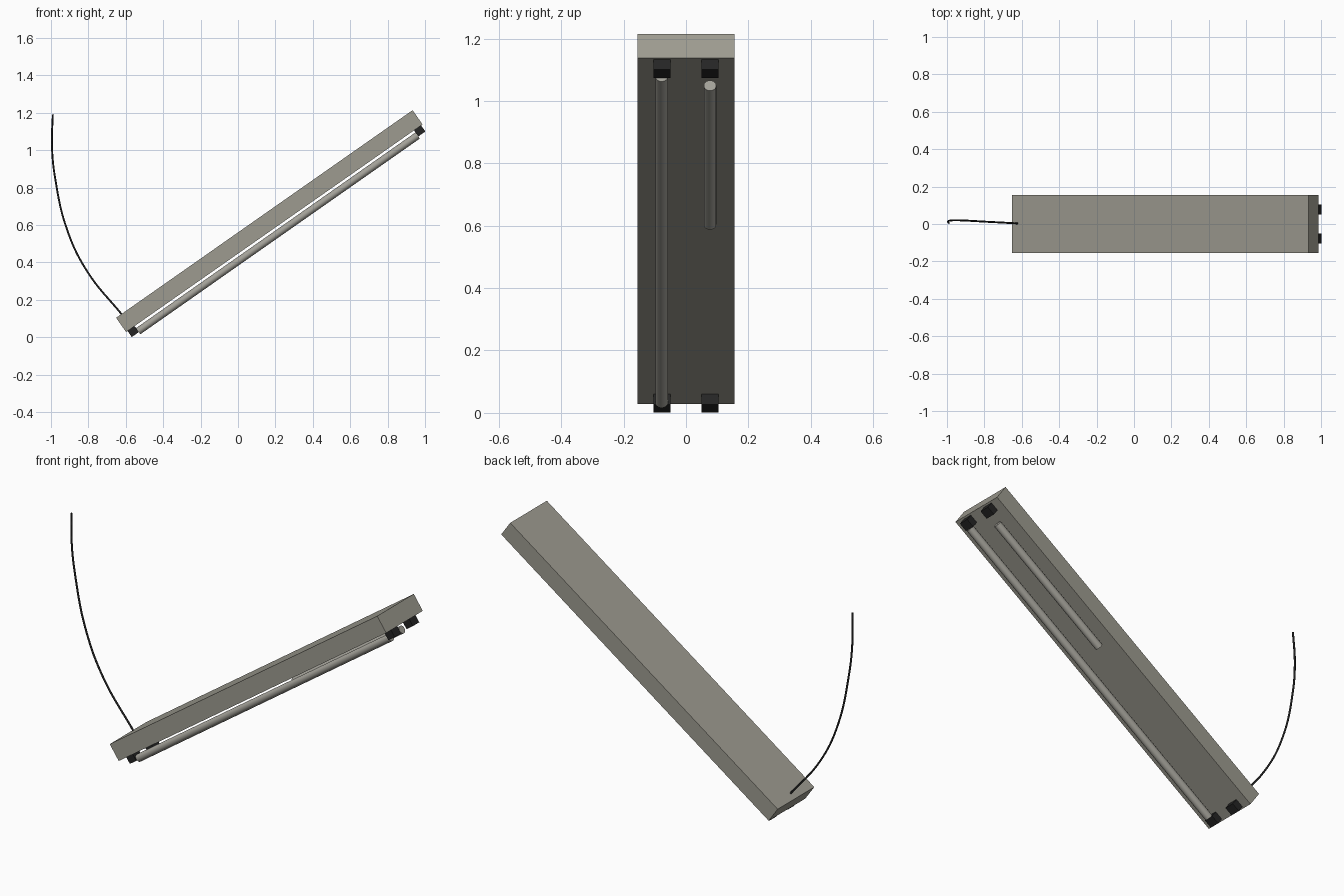
import bpy, math
from mathutils import Matrix, Vector

if "Cube" in bpy.data.objects:
    bpy.data.objects.remove(bpy.data.objects["Cube"])

# Fixture frame: x along its length, z out of its top, tilted 35 degrees
FRAME = Matrix.Translation((0.1675, 0, 0.621)) @ Matrix.Rotation(-math.radians(35), 4, 'Y')


def material(name, rgb):
    m = bpy.data.materials.new(name)
    m.diffuse_color = (*rgb, 1)
    m.use_nodes = True
    m.node_tree.nodes["Principled BSDF"].inputs["Base Color"].default_value = m.diffuse_color
    return m


GREY = material("warm_grey_metal", (0.34, 0.33, 0.28))
TUBE = material("pale_grey_glass", (0.37, 0.36, 0.32))
BLACK = material("black_plastic", (0.018, 0.018, 0.018))


def box(name, centre, size, mat):
    bpy.ops.mesh.primitive_cube_add(size=1)
    ob = bpy.context.object
    ob.name = name
    ob.data.transform(Matrix.Diagonal((*size, 1)))
    ob.matrix_world = FRAME @ Matrix.Translation(centre)
    ob.data.materials.append(mat)
    return ob


def tube(name, x0, x1, y):
    bpy.ops.mesh.primitive_cylinder_add(vertices=24, radius=0.02, depth=x1 - x0)
    ob = bpy.context.object
    ob.name = name
    ob.data.materials.append(TUBE)
    bpy.ops.object.shade_smooth_by_angle(angle=math.radians(40))
    ob.matrix_world = (FRAME @ Matrix.Translation(((x0 + x1) / 2, y, -0.08))
                       @ Matrix.Rotation(math.pi / 2, 4, 'Y'))


# Housing
box("housing", (0, 0, 0), (1.935, 0.31, 0.093), GREY)

# Four tube sockets under the housing corners
for end, sx in (("lower", -1), ("upper", 1)):
    for side, sy in (("front", -1), ("back", 1)):
        box(f"{end}_{side}_socket", (sx * 0.935, sy * 0.077, -0.065),
            (0.046, 0.054, 0.042), BLACK)

# One whole tube and one broken short tube
tube("long_tube", -0.912, 0.912, -0.078)
tube("broken_tube", 0.084, 0.861, 0.077)

# Loose hanging cable rising from the lower end
points = [(-0.618, 0.003, 0.118), (-0.805, 0.013, 0.35), (-0.912, 0.019, 0.57),
          (-0.978, 0.019, 0.853), (-0.995, 0.013, 1.03), (-0.990, 0.005, 1.19)]
curve = bpy.data.curves.new("cable", 'CURVE')
curve.dimensions = '3D'
curve.bevel_depth = 0.005
curve.bevel_resolution = 2
curve.use_fill_caps = True
curve.resolution_u = 8
spline = curve.splines.new('BEZIER')
spline.bezier_points.add(len(points) - 1)
for bp, p in zip(spline.bezier_points, points):
    bp.co = Vector(p)
    bp.handle_left_type = bp.handle_right_type = 'AUTO'
curve.materials.append(BLACK)
cable = bpy.data.objects.new("cable", curve)
bpy.context.collection.objects.link(cable)
